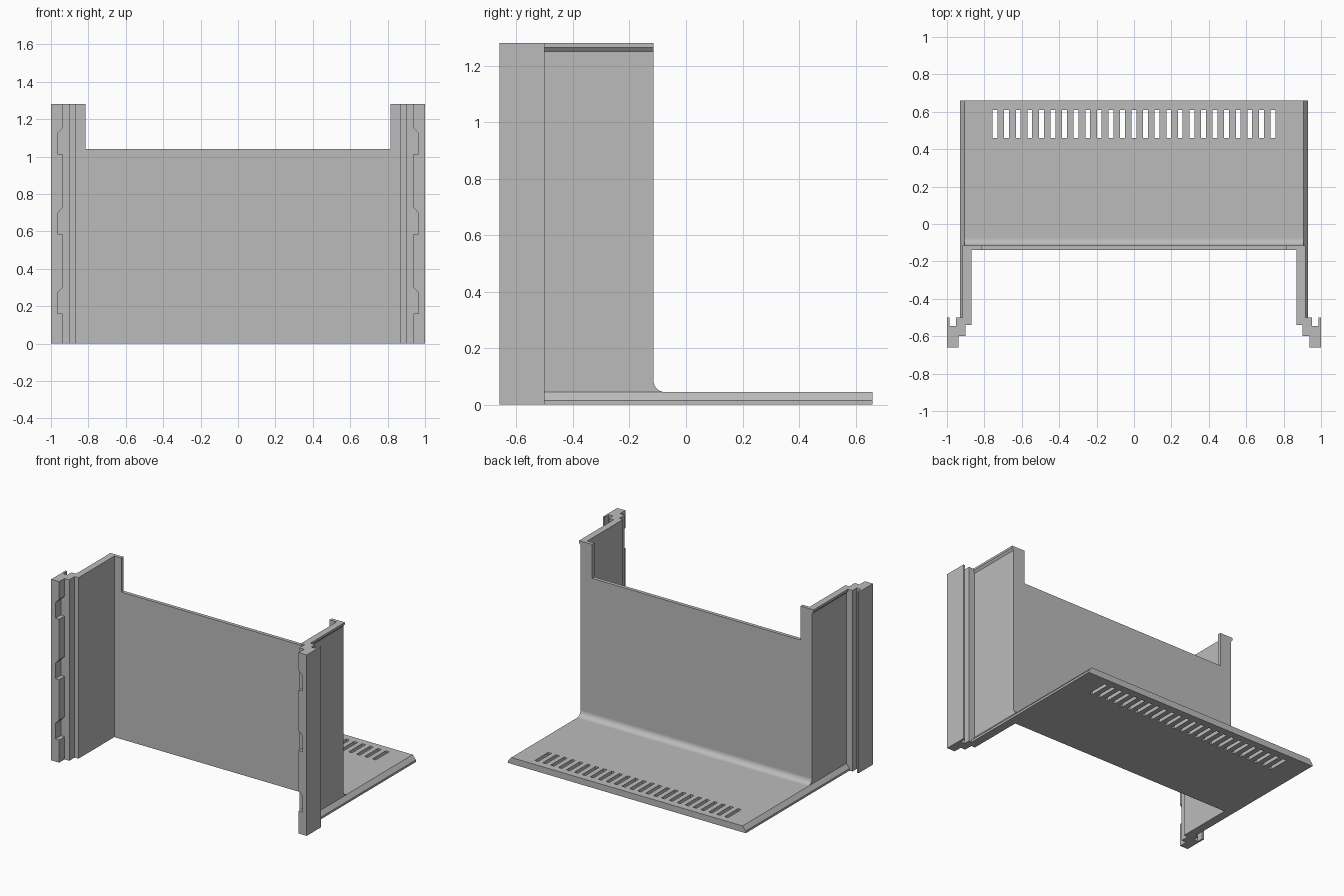
import bpy, bmesh, math
from mathutils import Vector

default = bpy.data.objects.get("Cube")
if default:
    bpy.data.objects.remove(default, do_unlink=True)

# Single matte grey
grey = bpy.data.materials.new("grey_plastic")
grey.use_nodes = True
COLOUR = (0.5, 0.5, 0.5, 1)
grey.diffuse_color = COLOUR
bsdf = next(n for n in grey.node_tree.nodes if n.type == 'BSDF_PRINCIPLED')
bsdf.inputs["Base Color"].default_value = COLOUR

# How a 2D profile point and a depth become a 3D point, per extrusion axis
PLACE = {
    'X': lambda a, b, d: Vector((d, a, b)),
    'Y': lambda a, b, d: Vector((a, d, b)),
    'Z': lambda a, b, d: Vector((a, b, d)),
}


def add_prism(bm, profile, axis, start, end, side=1):
    place = PLACE[axis]
    verts = [bm.verts.new(place(a, b, start)) for a, b in profile]
    face = bm.faces.new(verts)
    new = bmesh.ops.extrude_face_region(bm, geom=[face])["geom"]
    moved = [g for g in new if isinstance(g, bmesh.types.BMVert)]
    bmesh.ops.translate(bm, verts=moved, vec=place(0, 0, end - start))
    for v in verts + moved:
        v.co.x *= side


def finish(name, bm):
    bmesh.ops.recalc_face_normals(bm, faces=bm.faces[:])
    mesh = bpy.data.meshes.new(name)
    bm.to_mesh(mesh)
    bm.free()
    mesh.materials.append(grey)
    obj = bpy.data.objects.new(name, mesh)
    bpy.context.collection.objects.link(obj)
    return obj


def prism(name, profile, axis, start, end, side=1):
    bm = bmesh.new()
    add_prism(bm, profile, axis, start, end, side)
    return finish(name, bm)


def rect(x0, x1, y0, y1):
    return [(x0, y0), (x1, y0), (x1, y1), (x0, y1)]


TOP = 1.28           # full height
FLOOR = 0.045        # shelf thickness
WALL = 0.905         # outer face of the side walls
INNER = 0.87         # inner face of the side walls
FOOT = 0.93          # widest point of the chamfered shelf edge
PANEL_FRONT, PANEL_BACK = -0.14, -0.115
BACK = 0.66

# Shelf with chamfered long edges
half = [(FOOT, 0), (FOOT, 0.015), (WALL, FLOOR)]
shelf = prism("shelf", half + [(-x, z) for x, z in reversed(half)],
              'Y', PANEL_BACK, BACK)

# Row of ventilation slots cut through the shelf
bm = bmesh.new()
for i in range(-12, 13):
    x = i * 0.0619
    add_prism(bm, rect(x - 0.013, x + 0.013, 0.46, 0.61), 'Z', -0.1, 0.1)
cutter = finish("slot_cutter", bm)
cutter.hide_render = True
mod = shelf.modifiers.new("slots", 'BOOLEAN')
mod.operation = 'DIFFERENCE'
mod.solver = 'EXACT'
mod.object = cutter
bpy.context.view_layer.objects.active = shelf
bpy.ops.object.modifier_apply(modifier=mod.name)
bpy.data.objects.remove(cutter, do_unlink=True)

# Upright panel with a wide notch along its top
upright = [(INNER, 0), (INNER, TOP), (0.815, TOP), (0.815, 1.04)]
prism("upright_panel", upright + [(-x, z) for x, z in reversed(upright)],
      'Y', PANEL_FRONT, PANEL_BACK)

# Concave fillet where the panel meets the shelf
R = 0.04
arc = [(PANEL_BACK + R - R * math.cos(t), FLOOR + R - R * math.sin(t))
       for t in (math.pi / 2 * i / 10 for i in range(11))]
fillet = prism("corner_fillet", [(PANEL_BACK, FLOOR)] + arc, 'X', -WALL, WALL)
bpy.ops.object.select_all(action='DESELECT')
fillet.select_set(True)
bpy.context.view_layer.objects.active = fillet
bpy.ops.object.shade_smooth_by_angle(angle=math.radians(30))

# Side wall section: chamfered foot below, snap lip on top
wall = [(INNER, 0), (FOOT, 0), (FOOT, 0.015), (WALL, FLOOR), (WALL, 1.25),
        (WALL + 0.012, 1.265), (WALL + 0.012, TOP), (INNER, TOP)]

# Rail plan: stepped, with a groove open towards the back
rail = [(INNER, -0.5), (0.953, -0.5), (0.953, -0.545), (0.987, -0.545),
        (0.987, -0.5), (1, -0.5), (1, -0.6), (0.9, -0.6), (0.9, -0.54),
        (INNER, -0.54)]

# Front bar with three ramped latch notches in its inner edge
bar = [(1, TOP), (1, 0), (0.937, 0)]
for z in (0.16, 0.587, 1.014):
    bar += [(0.937, z), (0.966, z), (0.966, z + 0.11), (0.937, z + 0.14)]
bar.append((0.937, TOP))

for label, side in (("left", 1), ("right", -1)):
    prism(label + "_side_wall", wall, 'Y', -0.5, PANEL_BACK, side)
    prism(label + "_rail", rail, 'Z', 0, TOP, side)
    prism(label + "_rail_front_bar", bar, 'Y', -0.66, -0.6, side)
